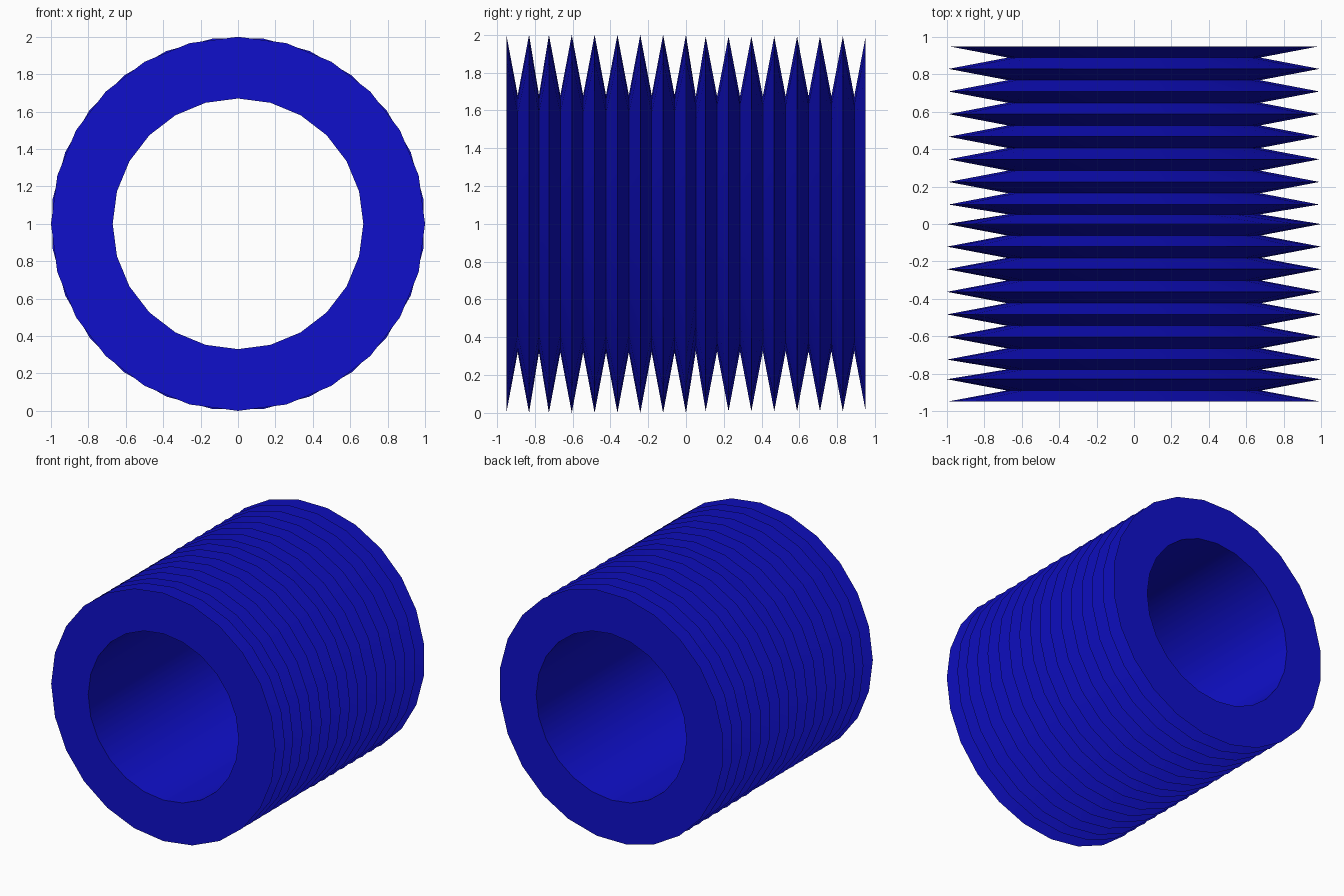
import bpy, bmesh, math

cube = bpy.data.objects.get("Cube")
if cube:
    bpy.data.objects.remove(cube, do_unlink=True)

SIDES = 24
R_PEAK, R_VALLEY, R_BORE = 1.0, 0.68, 0.67
HALF_STEP = math.pi / SIDES

# Blue pleat material
blue = bpy.data.materials.new("deep blue")
colour = (0.005, 0.005, 0.6, 1.0)
blue.diffuse_color = colour
blue.use_nodes = True
blue.node_tree.nodes["Principled BSDF"].inputs["Base Color"].default_value = colour

# Ridge positions along the axis, in three evenly pitched groups
ridges = [-0.95, -0.83]
ridges += [-0.725 + 0.1208 * i for i in range(7)]
ridges += [0.104 + 0.1209 * i for i in range(8)]

# Closed profile as (radius, y, twist): bore, then peaks and valleys, then bore
profile = [(R_BORE, ridges[0], 0.0)]
for i, y in enumerate(ridges):
    twist = HALF_STEP if y > 0.05 else 0.0
    if i:
        profile.append((R_VALLEY, (ridges[i - 1] + y) / 2, twist))
    profile.append((R_PEAK, y, twist))
profile.append((R_BORE, ridges[-1], 0.0))

# Revolve the profile around the y axis
bm = bmesh.new()
rings = []
for r, y, twist in profile:
    angles = [2 * math.pi * k / SIDES + twist for k in range(SIDES)]
    rings.append([bm.verts.new((r * math.cos(a), y, 1 + r * math.sin(a)))
                  for a in angles])
for i, ring in enumerate(rings):
    after = rings[(i + 1) % len(rings)]
    for k in range(SIDES):
        n = (k + 1) % SIDES
        bm.faces.new((ring[k], ring[n], after[n], after[k]))
bmesh.ops.recalc_face_normals(bm, faces=bm.faces)

mesh = bpy.data.meshes.new("pleated_sleeve")
bm.to_mesh(mesh)
bm.free()
mesh.materials.append(blue)
sleeve = bpy.data.objects.new("pleated_sleeve", mesh)
bpy.context.collection.objects.link(sleeve)

# Smooth around the sleeve, crisp along the pleats
bpy.ops.object.select_all(action='DESELECT')
sleeve.select_set(True)
bpy.context.view_layer.objects.active = sleeve
bpy.ops.object.shade_smooth_by_angle(angle=math.radians(30))
